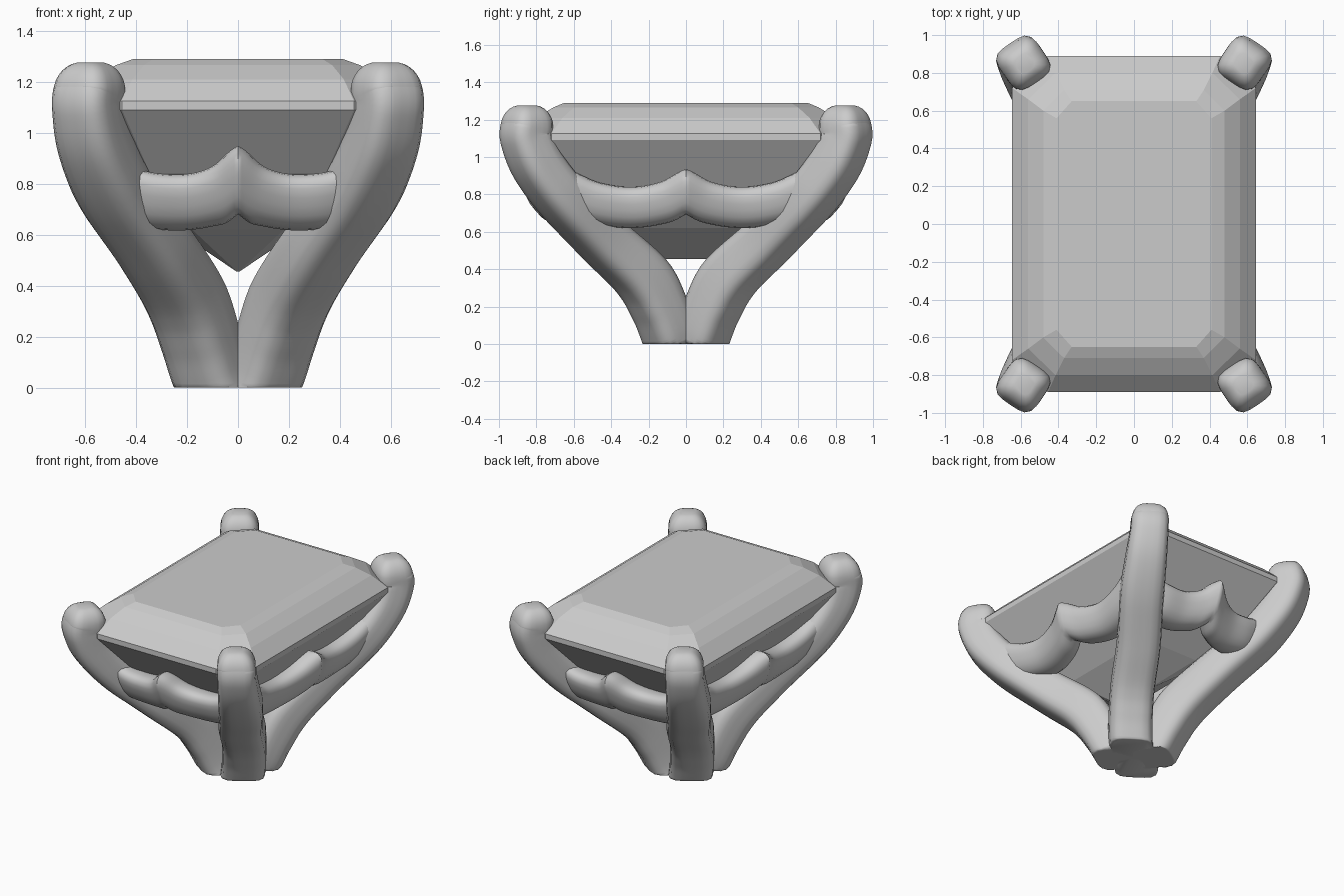
import bpy, bmesh, math
from mathutils import Vector

if "Cube" in bpy.data.objects:
    bpy.data.objects.remove(bpy.data.objects["Cube"])

def finish(bm, name, smooth):
    bmesh.ops.remove_doubles(bm, verts=bm.verts, dist=0.0005)
    bmesh.ops.recalc_face_normals(bm, faces=bm.faces)
    me = bpy.data.meshes.new(name)
    bm.to_mesh(me)
    bm.free()
    ob = bpy.data.objects.new(name, me)
    bpy.context.collection.objects.link(ob)
    if smooth:
        bpy.ops.object.select_all(action='DESELECT')
        bpy.context.view_layer.objects.active = ob
        ob.select_set(True)
        bpy.ops.object.shade_smooth_by_angle(angle=math.radians(50))
    return ob

def spline(pts, steps=6):
    """Catmull-Rom curve through the points."""
    p = [Vector(q) for q in pts]
    p = [2 * p[0] - p[1]] + p + [2 * p[-1] - p[-2]]
    out = []
    for i in range(1, len(p) - 2):
        a, b, c, d = p[i - 1:i + 3]
        for k in range(steps):
            t = k / steps
            out.append(0.5 * (2 * b + (c - a) * t + (2 * a - 5 * b + 4 * c - d) * t * t
                              + (3 * b - a - 3 * c + d) * t ** 3))
    return out + [p[-2]]

def section(n=24, e=4.0):
    """Rounded square, half width 1."""
    out = []
    for i in range(n):
        a = 2 * math.pi * (i + 0.5) / n
        c, s = math.cos(a), math.sin(a)
        r = (abs(c) ** e + abs(s) ** e) ** (-1 / e)
        out.append((r * c, r * s))
    return out

def loft(bm, rings, cap_start=True, cap_end=True):
    vs = [[bm.verts.new(p) for p in r] for r in rings]
    n = len(vs[0])
    for a, b in zip(vs, vs[1:]):
        for i in range(n):
            bm.faces.new((a[i], a[(i + 1) % n], b[(i + 1) % n], b[i]))
    if cap_start:
        bm.faces.new(vs[0])
    if cap_end:
        bm.faces.new(vs[-1])

# Step-cut gem: eight-sided rings (half x, half y, corner x, corner y, z)
def octagon(x, y, cx, cy, z):
    return [(x, -y + cy, z), (x, y - cy, z), (x - cx, y, z), (-x + cx, y, z),
            (-x, y - cy, z), (-x, -y + cy, z), (-x + cx, -y, z), (x - cx, -y, z)]

bm = bmesh.new()
loft(bm, [octagon(*r) for r in (
    (0.005, 0.14, 0.002, 0.005, 0.455),
    (0.25, 0.40, 0.07, 0.07, 0.62),
    (0.475, 0.68, 0.13, 0.12, 0.84),
    (0.645, 0.89, 0.19, 0.17, 1.09),
    (0.645, 0.89, 0.19, 0.17, 1.125),
    (0.56, 0.80, 0.145, 0.14, 1.21),
    (0.48, 0.71, 0.11, 0.11, 1.265),
    (0.41, 0.65, 0.08, 0.09, 1.29))])
finish(bm, "gem", False)

# Prongs: one swept rounded square, mirrored to four corners
path = spline([(.088, .078, 0), (.115, .10, .08), (.15, .145, .2), (.208, .235, .36),
               (.325, .435, .55), (.475, .645, .76), (.56, .79, .95), (.588, .852, 1.1), (.583, .85, 1.16)])
side = Vector((0.83, -0.56, 0)).normalized()
rings, sec = [], section()
for i, c in enumerate(path):
    t = path[min(i + 1, len(path) - 1)] - path[max(i - 1, 0)]
    if i == 0:
        t = Vector((0, 0, 1))
    nrm = side.cross(t).normalized()
    h = 0.121 + 0.018 * max(0, 1 - abs(c.z - 0.34) / 0.34)
    wide = max(h, 0.121 + 0.018 * min(1, max(0, (1.12 - c.z) / 0.3)))
    if i == 0:
        h, wide = 0.113, 0.125
    ring = [c + side * u * wide + nrm * v * h for u, v in sec]
    rings.append([Vector((p.x, p.y, max(p.z, 0))) for p in ring])
for k in range(1, 8):
    a = k / 7 * math.radians(80)
    h = 0.121 * (0.25 + 0.75 * math.cos(a))
    c = Vector((.583 - .004 * k / 7, .85, 1.16 + .117 * math.sin(a)))
    nrm = side.cross(Vector((0, 0, 1)))
    rings.append([c + side * u * h + nrm * v * h for u, v in sec])
for sx, label in ((-1, "left"), (1, "right")):
    for sy, end in ((-1, "front"), (1, "back")):
        bm = bmesh.new()
        loft(bm, [[(p.x * sx, p.y * sy, p.z) for p in r] for r in rings])
        finish(bm, f"{end}_{label}_prong", True)

# Gallery rails: half sweep (along, outward, up), mirrored about its peak, with
# the section leaned outward to follow the slope of the gem
def rail(name, pts, lean, swap, sign):
    path = spline(pts)
    bm = bmesh.new()
    for m in (-1, 1):
        rings = []
        for i, c in enumerate(path):
            t = path[min(i + 1, len(path) - 1)] - path[max(i - 1, 0)]
            hz = 0.11 * math.hypot(t.x, t.z) / t.x
            ring = []
            for u, v in section(20, 2.8):
                dz = v * hz
                x, y = c.x * m, (c.y + u * 0.095 + lean * dz) * sign
                ring.append((y, x, c.z + dz) if swap else (x, y, c.z + dz))
            rings.append(ring)
        loft(bm, rings, cap_start=False)
    finish(bm, name, True)

short = [(0, .77, .815), (.09, .71, .755), (.2, .67, .728), (.33, .66, .732), (.43, .645, .755)]
long = [(0, .54, .815), (.13, .49, .755), (.3, .46, .73), (.48, .475, .755), (.62, .495, .81)]
rail("front_rail", short, 0.4, False, -1)
rail("back_rail", short, 0.4, False, 1)
rail("right_rail", long, 0.25, True, 1)
rail("left_rail", long, 0.25, True, -1)
